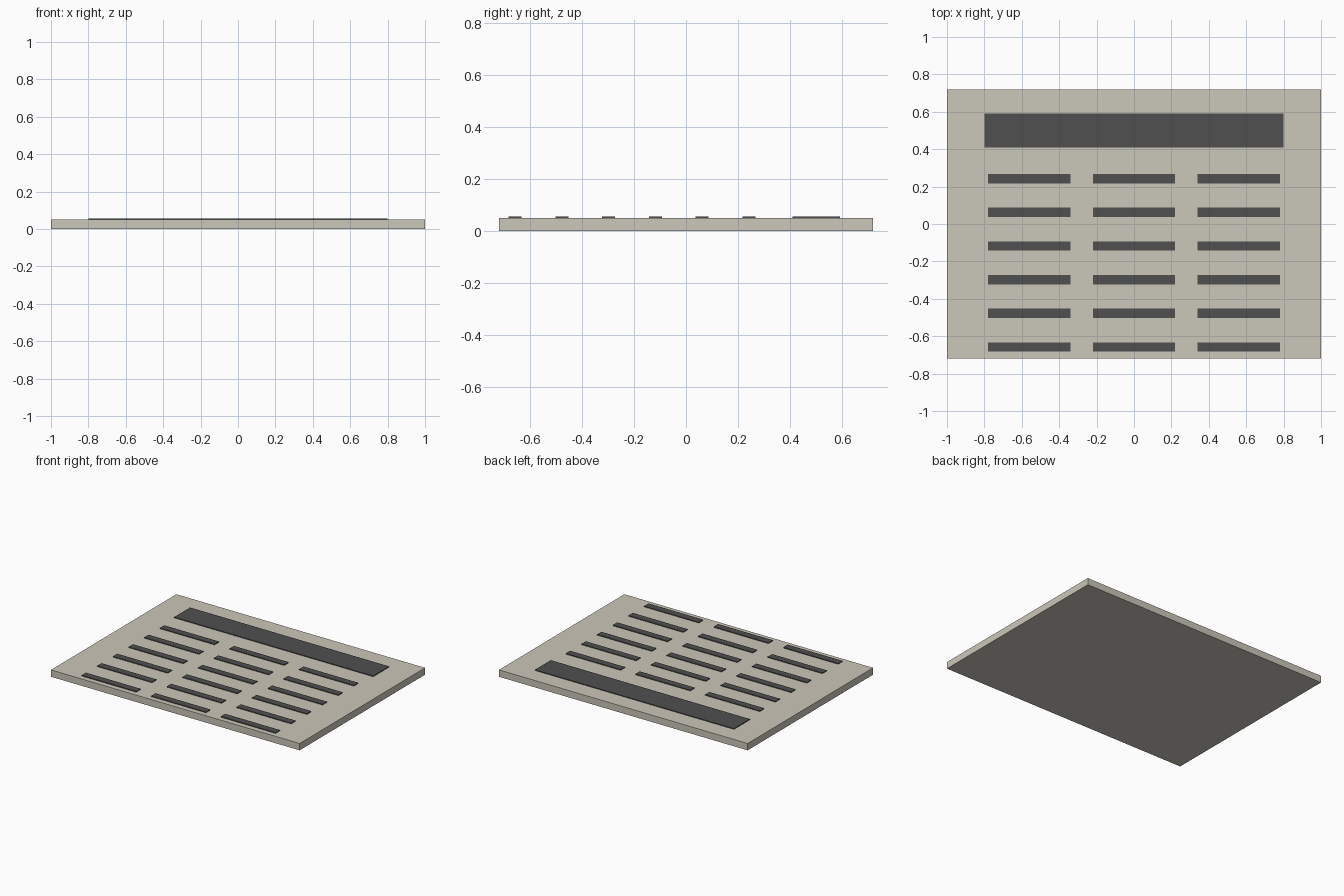
import bpy

if "Cube" in bpy.data.objects:
    bpy.data.objects.remove(bpy.data.objects["Cube"])


def material(name, rgb):
    m = bpy.data.materials.new(name)
    m.diffuse_color = (*rgb, 1)
    m.use_nodes = True
    m.node_tree.nodes["Principled BSDF"].inputs["Base Color"].default_value = m.diffuse_color
    return m


def box(name, x, y, z, mat):
    """Box spanning the (min, max) pairs x, y and z."""
    bpy.ops.mesh.primitive_cube_add(
        size=1, location=[(a + b) / 2 for a, b in (x, y, z)])
    ob = bpy.context.object
    ob.name = name
    ob.scale = [b - a for a, b in (x, y, z)]
    bpy.ops.object.transform_apply(location=False, rotation=False, scale=True)
    ob.data.materials.append(mat)
    return ob


stone = material("pale_panel", (0.60, 0.57, 0.49))
dark = material("dark_inlay", (0.08, 0.08, 0.08))

# Base panel
box("panel", (-1, 1), (-0.72, 0.72), (0, 0.05), stone)

# Wide header strip, slightly proud of the panel
inlay_z = (0.045, 0.056)
box("header_strip", (-0.8, 0.8), (0.41, 0.592), inlay_z, dark)

# Three columns of six narrow bars
for row in range(6):
    y = 0.242 - 0.18 * row
    for col in range(3):
        x = 0.56 * (col - 1)
        box(f"bar_{row + 1}_{col + 1}", (x - 0.22, x + 0.22),
            (y - 0.025, y + 0.025), inlay_z, dark)
